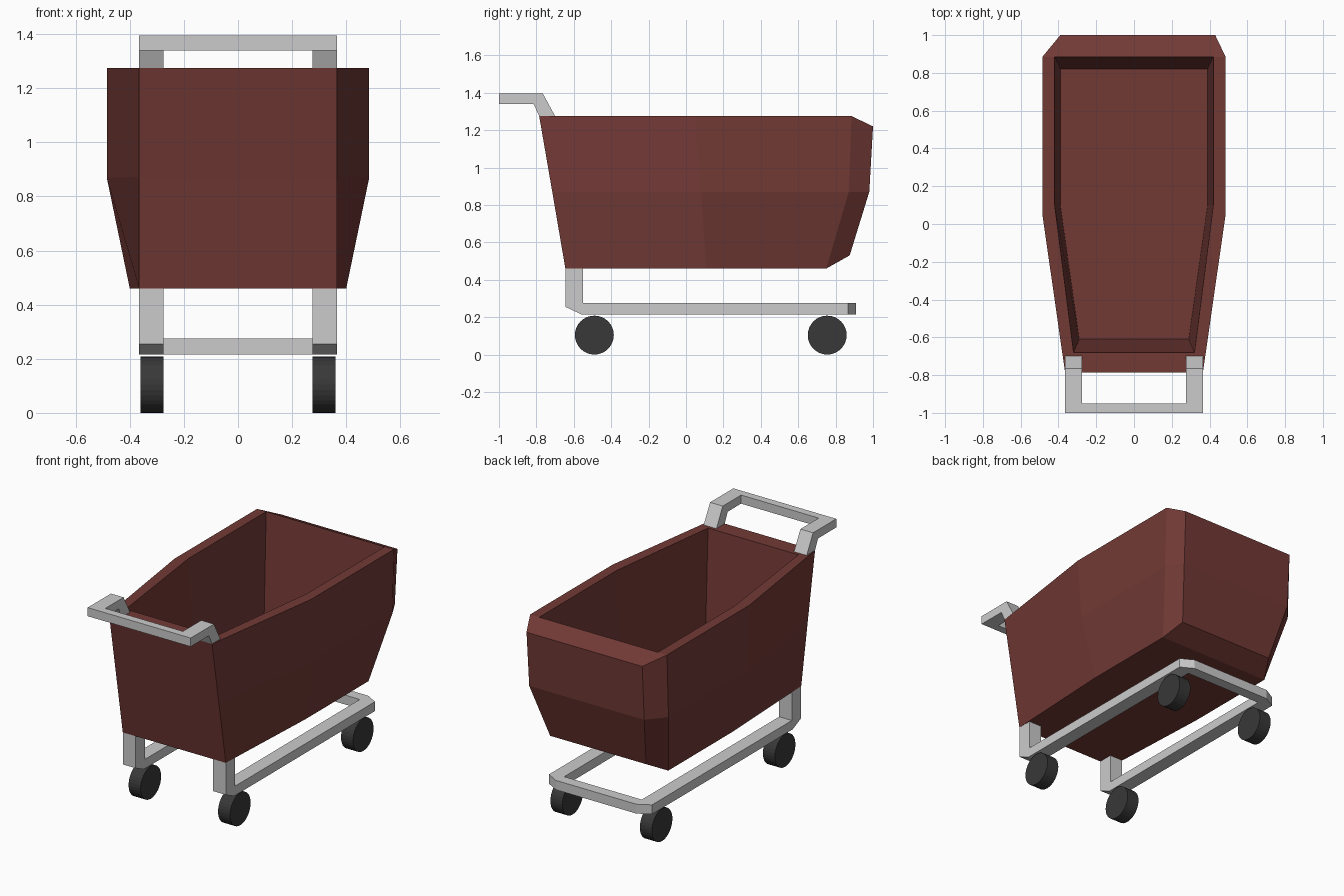
import bpy, bmesh
from math import pi
from mathutils import Matrix

if "Cube" in bpy.data.objects:
    bpy.data.objects.remove(bpy.data.objects["Cube"])


def material(name, color):
    m = bpy.data.materials.new(name)
    m.diffuse_color = (*color, 1)
    m.use_nodes = True
    m.node_tree.nodes["Principled BSDF"].inputs["Base Color"].default_value = m.diffuse_color
    return m


def finish(name, bm, mat=None):
    bmesh.ops.recalc_face_normals(bm, faces=bm.faces)
    me = bpy.data.meshes.new(name)
    bm.to_mesh(me)
    bm.free()
    ob = bpy.data.objects.new(name, me)
    bpy.context.collection.objects.link(ob)
    if mat:
        me.materials.append(mat)
    return ob


def prism(name, profile, axis, lo, hi):
    """Extrude a closed profile: (y, z) along x, or (x, y) along z."""
    bm = bmesh.new()
    place = (lambda p, t: (t, *p)) if axis == 'X' else (lambda p, t: (*p, t))
    a = [bm.verts.new(place(p, lo)) for p in profile]
    b = [bm.verts.new(place(p, hi)) for p in profile]
    bm.faces.new(a)
    bm.faces.new(b)
    for i in range(len(a)):
        j = (i + 1) % len(a)
        bm.faces.new((a[i], a[j], b[j], b[i]))
    return finish(name, bm)


red = material("basket_red", (0.17, 0.042, 0.036))
black = material("wheel_black", (0.04, 0.04, 0.04))

# Basket: outer rings run right front -> back -> left front
bm = bmesh.new()


def ring(z, front, bend, side, back=None):
    """front, bend, side: (half width, y); back: (x right, x left, y, z)."""
    pts = [(w, y, z) for w, y in (front, bend, side)]
    left = [(-x, y, zz) for x, y, zz in reversed(pts)]
    mid = [(back[0], *back[2:]), (back[1], *back[2:])] if back else []
    return [bm.verts.new(p) for p in pts + mid + left]


top = ring(1.275, (.365, -.785), (.485, .05), (.485, .885), (.43, -.39, 1.0, 1.22))
mid = ring(.87, (.365, -.715), (.485, .08), (.485, .87), (.425, -.39, .98, .87))
low = ring(.46, (.365, -.645), (.40, .11), (.40, .75), (.35, -.33, .875, .53))
rim = ring(1.275, (.32, -.68), (.42, .10), (.42, .885))
floor = ring(.58, (.29, -.61), (.39, .10), (.39, .82))

for a, b in ((top, mid), (mid, low), (rim, floor)):
    for i in range(len(a)):
        j = (i + 1) % len(a)
        bm.faces.new((a[i], a[j], b[j], b[i]))
bm.faces.new(floor)
bm.faces.new(low[:3] + low[5:])       # underside
bm.faces.new(low[2:6])                # sloped lower back edge
bm.faces.new(top[2:6] + [rim[3], rim[2]])  # sloped upper back edge
outer = top[:3] + top[5:]
for i in (0, 1, 3, 4, 5):             # flat rim
    j = (i + 1) % 6
    bm.faces.new((outer[i], outer[j], rim[j], rim[i]))
finish("basket", bm, red)

# Side rails with posts, handle arms and wheels on both sides
rail = [(-.645, .46), (-.55, .46), (-.55, .275), (.84, .275),
        (.84, .215), (-.56, .215), (-.645, .255)]
arm = [(-.95, 1.395), (-.765, 1.395), (-.70, 1.275),
       (-.785, 1.275), (-.815, 1.34), (-.95, 1.34)]
for s, label in ((1, "right"), (-1, "left")):
    prism("frame_rail_" + label, rail, 'X', s * .275, s * .365)
    prism("handle_arm_" + label, arm, 'X', s * .275, s * .365)
    for y, end in ((-.49, "front"), (.755, "back")):
        bm = bmesh.new()
        bmesh.ops.create_cone(
            bm, cap_ends=True, segments=32, radius1=.104, radius2=.104, depth=.085,
            matrix=Matrix.Translation((s * .317, y, .104)) @ Matrix.Rotation(pi / 2, 4, 'Y'))
        finish(f"wheel_{end}_{label}", bm, black)

# Cross bars: chamfered back bar and handle grip
prism("frame_back_bar", [(.365, .84), (.365, .865), (.285, .91),
                         (-.285, .91), (-.365, .865), (-.365, .84)], 'Z', .215, .275)
prism("handle_grip", [(-.365, -1), (.365, -1), (.365, -.95), (-.365, -.95)],
      'Z', 1.34, 1.395)
